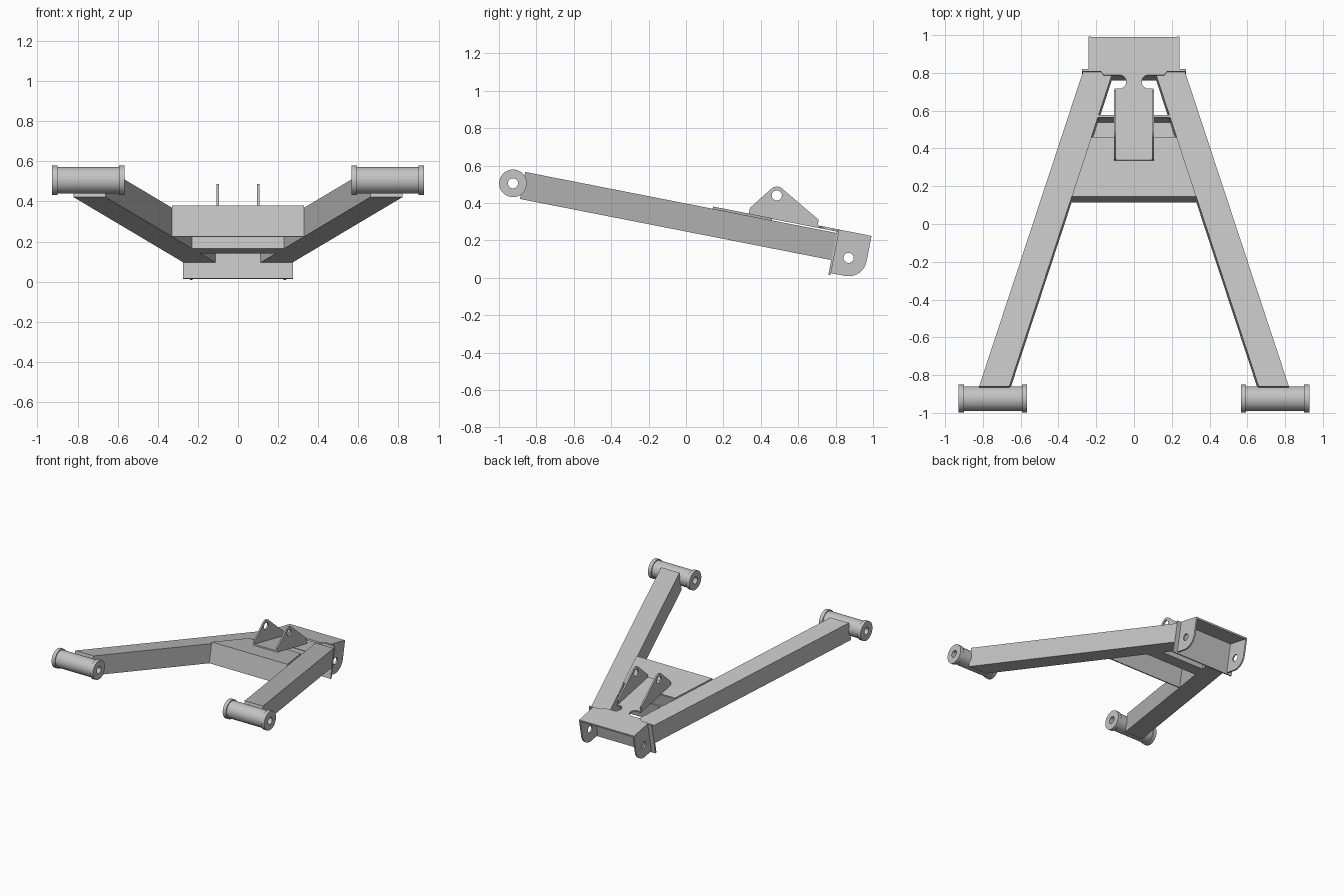
import bpy, bmesh, math
from mathutils import Matrix, Vector

old = bpy.data.objects.get("Cube")
if old:
    bpy.data.objects.remove(old, do_unlink=True)

steel = bpy.data.materials.new("light_grey_steel")
GREY = (0.55, 0.55, 0.55, 1)
steel.diffuse_color = GREY
steel.use_nodes = True
steel.node_tree.nodes["Principled BSDF"].inputs["Base Color"].default_value = GREY

# Frame of the sloping arms: x across, y along the arm, z square to its top
TILT = Matrix.Translation((0, 0, 0.397)) @ Matrix.Rotation(math.radians(-11.1), 4, 'X')
# Maps a drawn (x, y) outline to the arm's (along, up), with thickness across
SIDE = Matrix(((0, 0, 1, 0), (1, 0, 0, 0), (0, 1, 0, 0), (0, 0, 0, 1)))
SHEET = 0.012
DEPTH = 0.147


def finish(name, bm, matrix):
    bmesh.ops.remove_doubles(bm, verts=bm.verts, dist=1e-5)
    bmesh.ops.recalc_face_normals(bm, faces=bm.faces)
    mesh = bpy.data.meshes.new(name)
    bm.to_mesh(mesh)
    bm.free()
    mesh.materials.append(steel)
    for p in mesh.polygons:
        p.use_smooth = True
    mesh.set_sharp_from_angle(angle=math.radians(30))
    obj = bpy.data.objects.new(name, mesh)
    obj.matrix_world = matrix
    bpy.context.collection.objects.link(obj)
    return obj


def arc(cx, cy, r, start, end, n=12):
    return [(cx + r * math.cos(math.radians(start + (end - start) * i / n)),
             cy + r * math.sin(math.radians(start + (end - start) * i / n)))
            for i in range(n + 1)]


def plate(name, outlines, low, high, matrix=TILT):
    """Fill outlines (the later ones are holes) and thicken from low to high."""
    curve = bpy.data.curves.new(name, 'CURVE')
    curve.dimensions = '2D'
    curve.fill_mode = 'BOTH'
    curve.extrude = (high - low) / 2
    for pts in outlines:
        s = curve.splines.new('POLY')
        s.points.add(len(pts) - 1)
        for p, (x, y) in zip(s.points, pts):
            p.co = (x, y, 0, 1)
        s.use_cyclic_u = True
    tmp = bpy.data.objects.new(name + "_outline", curve)
    bpy.context.collection.objects.link(tmp)
    bpy.context.view_layer.update()
    mesh = bpy.data.meshes.new_from_object(
        tmp.evaluated_get(bpy.context.evaluated_depsgraph_get()))
    bm = bmesh.new()
    bm.from_mesh(mesh)
    bpy.data.objects.remove(tmp, do_unlink=True)
    bpy.data.curves.remove(curve)
    bpy.data.meshes.remove(mesh)
    bmesh.ops.translate(bm, verts=bm.verts, vec=(0, 0, (low + high) / 2))
    return finish(name, bm, matrix)


def hole(cx, cy, r=0.027):
    return arc(cx, cy, r, 0, 345, 23)


def inner(v):
    """Half width of the gap between the arms at a place along them."""
    return 0.66 - 0.323 * (v + 0.876)


def between(name, v0, v1, low, high):
    a, b = inner(v0), inner(v1)
    plate(name, [[(-a, v0), (a, v0), (b, v1), (-b, v1)]], low, high)


def bushing(name, side):
    # Flanged sleeve with a through bore, turned about the x axis
    half, flange, rf, rb, bore = 0.181, 0.028, 0.074, 0.066, 0.027
    e = half - flange
    profile = [(-half, bore), (-half, rf), (-e, rf), (-e, rb),
               (e, rb), (e, rf), (half, rf), (half, bore)]
    bm = bmesh.new()
    vs = [bm.verts.new((x, r, 0)) for x, r in profile]
    edges = [bm.edges.new((vs[i], vs[(i + 1) % len(vs)])) for i in range(len(vs))]
    bmesh.ops.spin(bm, geom=vs + edges, cent=(0, 0, 0), axis=(1, 0, 0),
                   angle=math.tau, steps=40, use_merge=False)
    finish(name, bm, Matrix.Translation((side * 0.747, -0.925, 0.505)))


for side, label in ((1, "left"), (-1, "right")):
    # Box-section arm and its pivot sleeve
    arm = [(side * x, v) for x, v in
           ((0.66, -0.876), (0.82, -0.876), (0.27, 0.822), (inner(0.822), 0.822))]
    plate(label + "_arm", [arm], -DEPTH, 0)
    bushing(label + "_bushing", side)

    # Upright shock mount ear
    ear = [(0.34, 0.01), (0.713, 0.01), (0.713, 0.051)]
    ear += arc(0.468, 0.136, 0.047, 52, 132) + [(0.34, 0.043)]
    x = side * 0.1
    plate(label + "_shock_ear", [ear, hole(0.468, 0.136)],
          x - 0.006, x + 0.006, TILT @ SIDE)

    # Rear clevis cheek with rounded corner
    cheek = [(0.83, 0.02), (0.83, -0.216)]
    cheek += arc(0.909, -0.118, 0.098, -90, 0) + [(1.007, 0.02)]
    x = side * 0.234
    plate(label + "_clevis_cheek", [cheek, hole(0.909, -0.118)],
          x - 0.006, x + 0.006, TILT @ SIDE)

# Front gusset: wall and top sheet between the arms
between("gusset_front_wall", 0.145, 0.145 + SHEET, -DEPTH, SHEET)
between("gusset_top", 0.145, 0.467, 0, SHEET)

# Open channel behind the gusset
between("channel_front_wall", 0.457, 0.457 + SHEET, -DEPTH, 0.005)
between("channel_floor", 0.457, 0.587, -DEPTH, -DEPTH + SHEET)
between("channel_rear_wall", 0.587 - SHEET, 0.587, -DEPTH, 0)

# End plate across both arms
plate("end_plate", [[(-0.275, 0.82), (0.275, 0.82), (0.275, 0.832), (-0.275, 0.832)]],
      -0.227, 0.018)

# Top sheet: tongue, round bend reliefs and clevis roof
half = [(0.104, 0.34), (0.104, 0.726)]
half += arc(0.078, 0.763, 0.037, 270, 90, 14)
half += [(0.16, 0.8), (0.185, 0.832), (0.24, 0.832), (0.24, 1.005)]
plate("top_sheet", [half + [(-x, v) for x, v in reversed(half)]], 0.008, 0.021)
